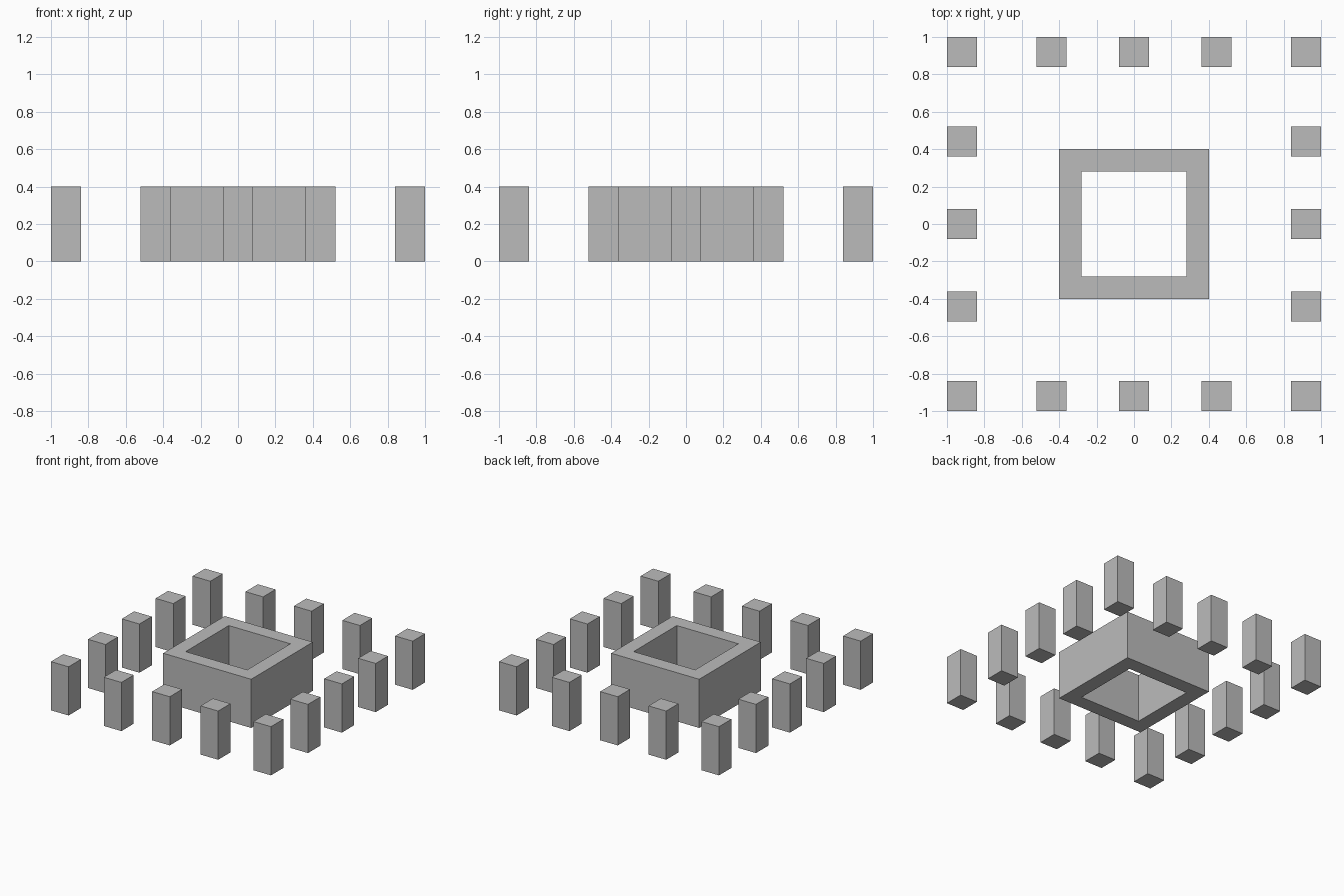
import bpy
import bmesh
from mathutils import Matrix, Vector

if "Cube" in bpy.data.objects:
    bpy.data.objects.remove(bpy.data.objects["Cube"])

HEIGHT = 0.4
PILLAR = 0.16

grey = bpy.data.materials.new("stone grey")
grey.diffuse_color = (0.5, 0.5, 0.5, 1)
grey.use_nodes = True
grey.node_tree.nodes["Principled BSDF"].inputs["Base Color"].default_value = grey.diffuse_color


def add_object(name, bm, location=(0, 0, 0)):
    mesh = bpy.data.meshes.new(name)
    bmesh.ops.recalc_face_normals(bm, faces=bm.faces)
    bm.to_mesh(mesh)
    bm.free()
    mesh.materials.append(grey)
    obj = bpy.data.objects.new(name, mesh)
    obj.location = location
    bpy.context.collection.objects.link(obj)
    return obj


def add_pillar(name, x, y):
    bm = bmesh.new()
    size = Matrix.Diagonal((PILLAR, PILLAR, HEIGHT, 1))
    bmesh.ops.create_cube(bm, size=1, matrix=Matrix.Translation((0, 0, HEIGHT / 2)) @ size)
    add_object(name, bm, (x, y, 0))


# Central square wall, open at top and bottom
def add_wall(outer, inner):
    bm = bmesh.new()
    corners = [(-1, -1), (1, -1), (1, 1), (-1, 1)]
    # Each corner is a loop: outer bottom, outer top, inner top, inner bottom
    profile = [(outer, 0), (outer, HEIGHT), (inner, HEIGHT), (inner, 0)]
    loops = [[bm.verts.new(Vector((sx * r, sy * r, z))) for r, z in profile]
             for sx, sy in corners]
    for i in range(4):
        a, b = loops[i], loops[(i + 1) % 4]
        for j in range(4):
            k = (j + 1) % 4
            bm.faces.new((a[j], b[j], b[k], a[k]))
    add_object("central_wall", bm)


add_wall(0.4, 0.28)

# Pillars around the edge of the square, five to a side
steps = [-0.92, -0.44, 0, 0.44, 0.92]
for i, x in enumerate(steps):
    for j, y in enumerate(steps):
        if i in (0, 4) or j in (0, 4):
            add_pillar(f"pillar_{i + 1}_{j + 1}", x, y)
